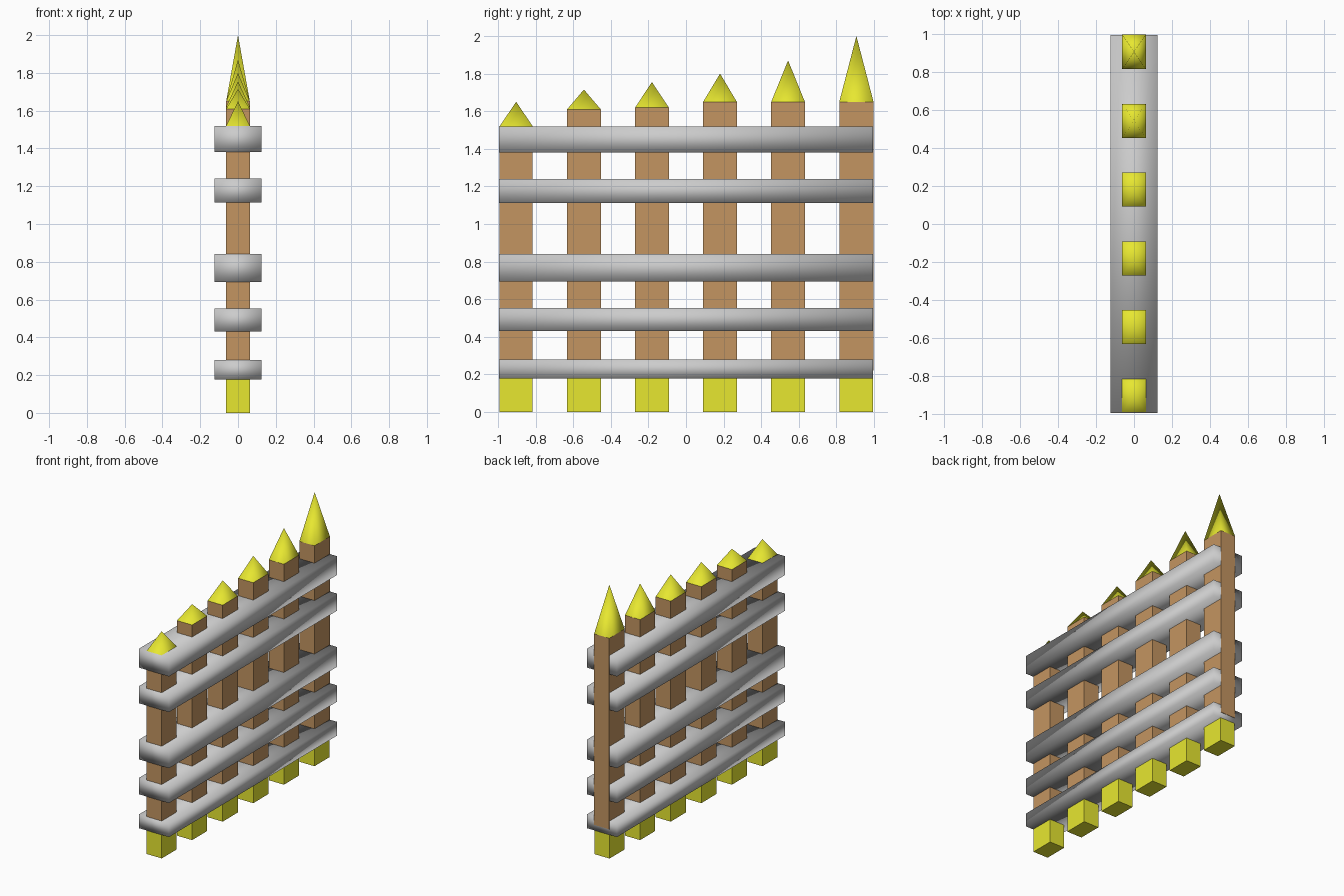
import bpy, bmesh

if "Cube" in bpy.data.objects:
    bpy.data.objects.remove(bpy.data.objects["Cube"])


def material(name, rgb):
    m = bpy.data.materials.new(name)
    m.diffuse_color = (*rgb, 1)
    m.use_nodes = True
    m.node_tree.nodes["Principled BSDF"].inputs["Base Color"].default_value = m.diffuse_color
    return m


brown = material("wood", (0.55, 0.3, 0.12))
yellow = material("yellow_paint", (0.8, 0.8, 0.03))


def add(name, bm, mat=None, smooth=False):
    bmesh.ops.recalc_face_normals(bm, faces=bm.faces)
    for f in bm.faces:
        f.smooth = smooth
    me = bpy.data.meshes.new(name)
    bm.to_mesh(me)
    bm.free()
    if mat:
        me.materials.append(mat)
    ob = bpy.data.objects.new(name, me)
    bpy.context.collection.objects.link(ob)


def box(name, hx, y0, y1, z0, z1, mat=None, smooth=False):
    bm = bmesh.new()
    bmesh.ops.create_cube(bm, size=1)
    for v in bm.verts:
        v.co.x *= 2 * hx
        v.co.y = y1 if v.co.y > 0 else y0
        v.co.z = z1 if v.co.z > 0 else z0
    add(name, bm, mat, smooth)


def spike(name, hx, y0, y1, z0, z1):
    bm = bmesh.new()
    base = [bm.verts.new(p) for p in
            ((-hx, y0, z0), (hx, y0, z0), (hx, y1, z0), (-hx, y1, z0))]
    tip = bm.verts.new((0, (y0 + y1) / 2, z1))
    for i in range(4):
        bm.faces.new((base[i], base[(i + 1) % 4], tip))
    add(name, bm, yellow, True)


# Horizontal rails, softly shaded
rails = [(0.178, 0.28), (0.432, 0.553), (0.693, 0.84), (1.113, 1.24), (1.38, 1.52)]
for i, (z0, z1) in enumerate(rails):
    box(f"rail_{i + 1}", 0.125, -0.995, 0.995, z0, z1, smooth=True)

# Pickets: yellow foot, brown shaft, pointed yellow tip (shoulder z, tip z)
tops = [(1.52, 1.65), (1.61, 1.715), (1.62, 1.755), (1.65, 1.80), (1.65, 1.87), (1.65, 2.0)]
for i, (shoulder, tip) in enumerate(tops):
    y = -0.905 + i * 0.362
    y0, y1 = y - 0.0895, y + 0.0895
    if i == 0:
        y0 += 0.003          # first picket sits just inside the rail ends
    if i == 5:
        y1 += 0.003          # last picket stands just proud of the rail ends
    n = i + 1
    box(f"foot_{n}", 0.0625, y0, min(y1, 0.994), 0, 0.2, yellow)
    box(f"shaft_{n}", 0.0625, y0, y1, 0.22, shoulder, brown)
    spike(f"tip_{n}", 0.0625, y0, y1, shoulder, tip)
